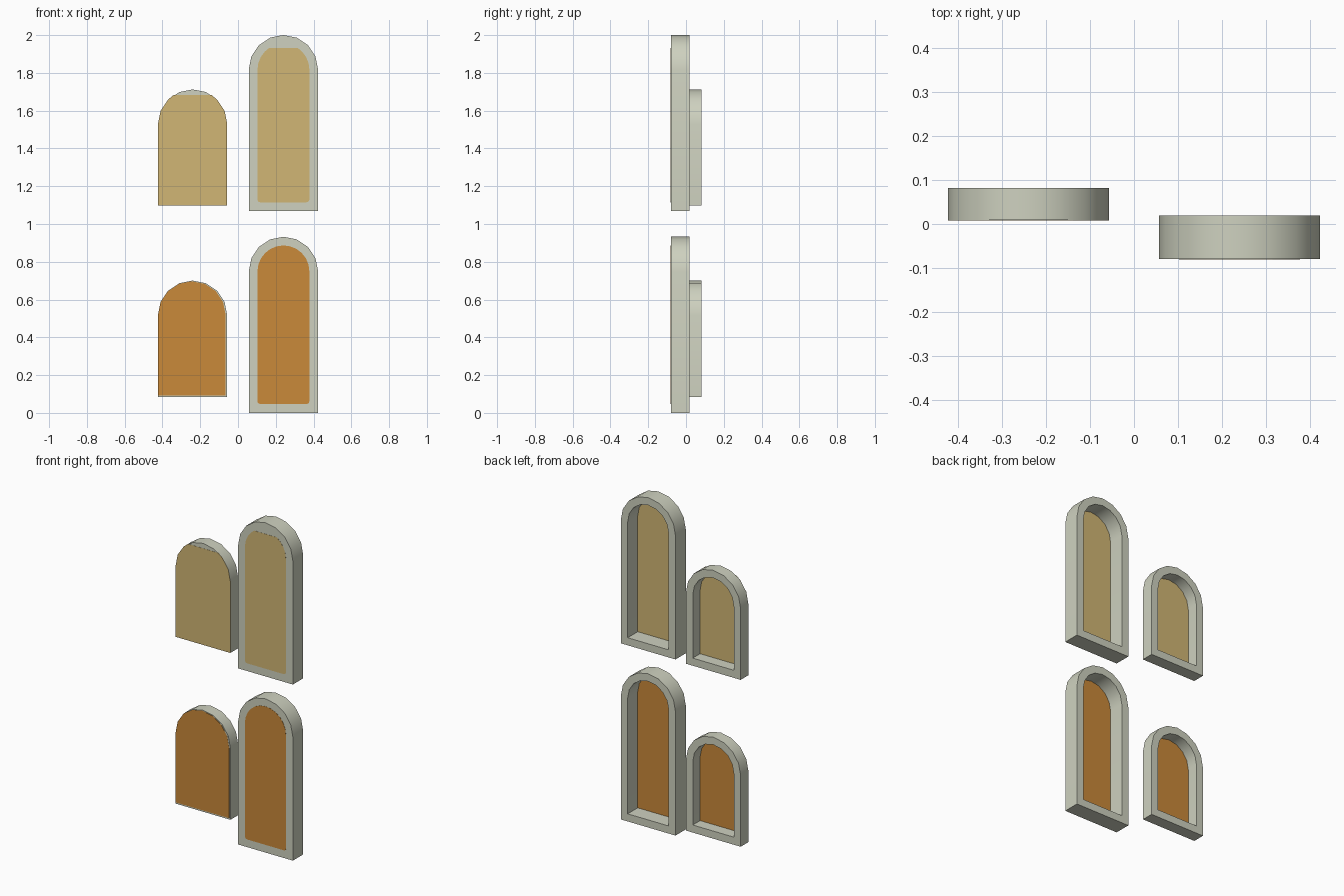
import bpy, bmesh, math

cube = bpy.data.objects.get("Cube")
if cube:
    bpy.data.objects.remove(cube, do_unlink=True)


def make_material(name, srgb):
    colour = [(c / 255) ** 2.2 for c in srgb] + [1.0]
    mat = bpy.data.materials.new(name)
    mat.use_nodes = True
    mat.diffuse_color = colour
    mat.node_tree.nodes["Principled BSDF"].inputs["Base Color"].default_value = colour
    return mat


STONE = make_material("pale stone", (205, 208, 190))
SAND = make_material("sand glass", (208, 181, 116))
AMBER = make_material("amber glass", (200, 136, 60))

HALF = 0.1835    # half width of every window
BORDER = 0.046   # width of the frame
SKIN = 0.003     # thickness left in front of the recess


def arch(cx, bottom, spring, half, segments=8, corner=0.0, clip=None):
    """Round-headed outline as (x, z) points, optionally with rounded feet or a cut head."""
    points = []
    if corner:
        for side, start in ((-1, 180), (1, 270)):
            for step in range(4):
                a = math.radians(start + 30 * step)
                points.append((cx + side * (half - corner) + corner * math.cos(a),
                               bottom + corner + corner * math.sin(a)))
    else:
        points += [(cx - half, bottom), (cx + half, bottom)]
    for i in range(segments + 1):
        a = math.pi * i / segments
        z = spring + half * math.sin(a)
        if clip is None or z < clip:
            points.append((cx + half * math.cos(a), z))
        elif clip:
            # slide the crossing point along the circle to the cut height
            reach = math.sqrt(half ** 2 - (clip - spring) ** 2)
            side = 1 if i < segments / 2 else -1
            if (cx + side * reach, clip) not in points:
                points.append((cx + side * reach, clip))
    return points


def loop(bm, outline, y):
    return [bm.verts.new((x, y, z)) for x, z in outline]


def bridge(bm, a, b):
    n = len(a)
    for i in range(n):
        bm.faces.new((a[i], a[(i + 1) % n], b[(i + 1) % n], b[i]))


def finish(name, bm, materials):
    bmesh.ops.recalc_face_normals(bm, faces=bm.faces)
    mesh = bpy.data.meshes.new(name)
    bm.to_mesh(mesh)
    bm.free()
    for mat in materials:
        mesh.materials.append(mat)
    obj = bpy.data.objects.new(name, mesh)
    bpy.context.collection.objects.link(obj)
    bpy.ops.object.select_all(action="DESELECT")
    obj.select_set(True)
    bpy.context.view_layer.objects.active = obj
    bpy.ops.object.shade_smooth_by_angle(angle=math.radians(30))


def window_frame(name, cx, bottom, spring, front, back, glass):
    """Solid arched frame, open at the back, with a coloured recess floor."""
    bm = bmesh.new()
    outer = arch(cx, bottom, spring, HALF)
    inner = arch(cx, bottom + BORDER, spring, HALF - BORDER)
    loops = [loop(bm, outer, front), loop(bm, outer, back),
             loop(bm, inner, back), loop(bm, inner, front + SKIN)]
    bm.faces.new(loops[0])
    for a, b in zip(loops, loops[1:]):
        bridge(bm, a, b)
    bm.faces.new(loops[3]).material_index = 1
    finish(name, bm, [STONE, glass])


def front_pane(name, outline, front, glass):
    """Thin coloured plate on the front face."""
    bm = bmesh.new()
    a, b = loop(bm, outline, front - 0.001), loop(bm, outline, front)
    bm.faces.new(a)
    bm.faces.new(b)
    bridge(bm, a, b)
    finish(name, bm, [glass])


TALL_X, SMALL_X = 0.2405, -0.2405
TALL_Y, SMALL_Y = (-0.08, 0.019), (0.009, 0.082)

# Tall windows on the left
for row, bottom, glass, clip in (("lower", 0.0, AMBER, None), ("upper", 1.068, SAND, 1.932)):
    spring = bottom + 0.749
    window_frame(f"{row}_tall_frame", TALL_X, bottom, spring, *TALL_Y, glass)
    pane = arch(TALL_X, bottom + 0.047, spring, HALF - BORDER, 12, 0.015, clip)
    front_pane(f"{row}_tall_pane", pane, TALL_Y[0], glass)

# Small windows on the right, glazed almost to the edge in front
for row, bottom, glass, clip, margin in (("lower", 0.085, AMBER, None, 0.004),
                                         ("upper", 1.097, SAND, 1.682, 0.0)):
    spring = bottom + 0.432
    window_frame(f"{row}_small_frame", SMALL_X, bottom, spring, *SMALL_Y, glass)
    pane = arch(SMALL_X - margin, bottom + 2 * margin, spring, HALF - margin, 8, 0.0, clip)
    front_pane(f"{row}_small_pane", pane, SMALL_Y[0], glass)
